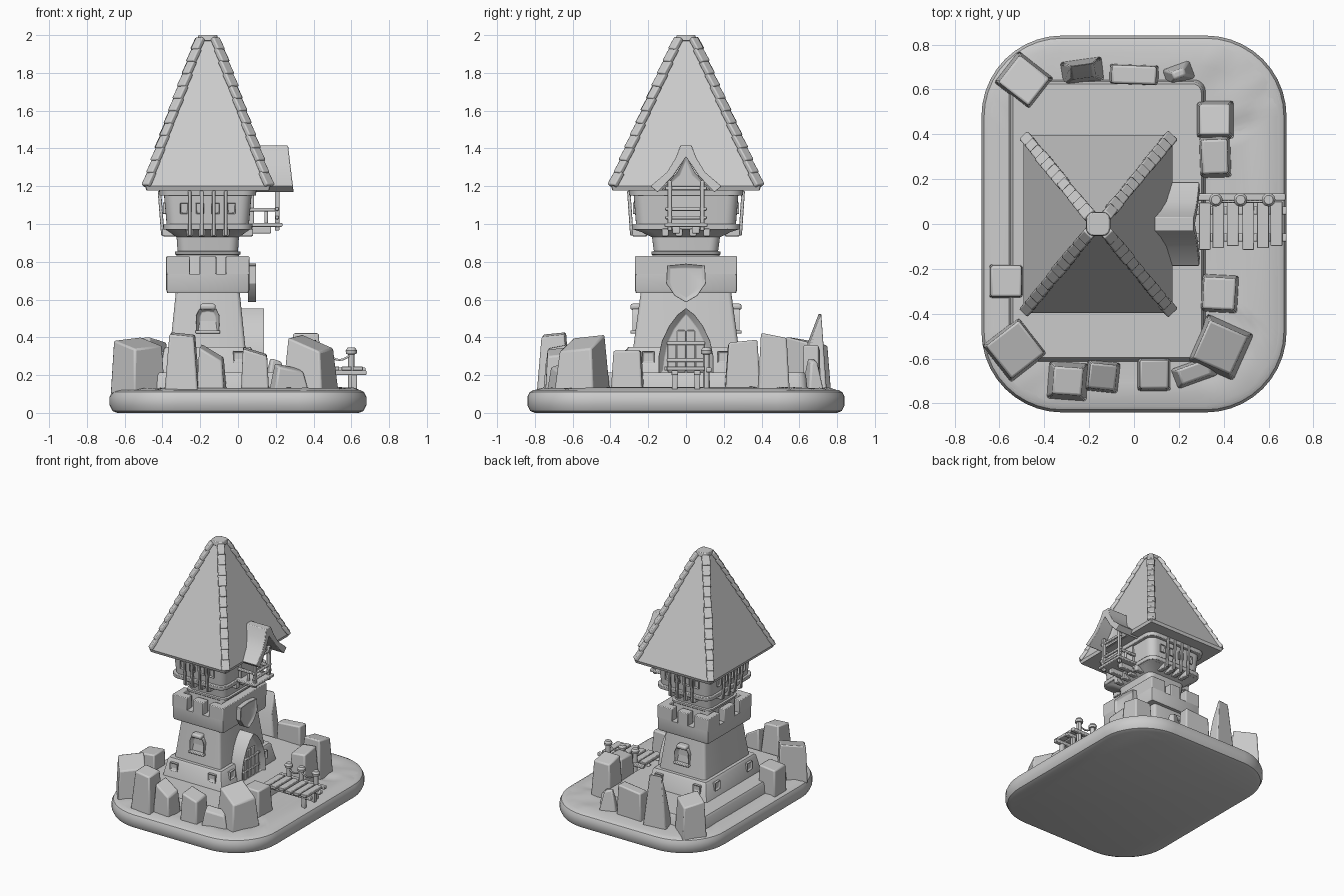
import bpy, bmesh, math, random
from mathutils import Matrix, Vector, noise

if "Cube" in bpy.data.objects:
    bpy.data.objects.remove(bpy.data.objects["Cube"])
random.seed(4)
CX = -0.16  # tower axis


def finish(bm, name, bevel=0.0):
    bmesh.ops.recalc_face_normals(bm, faces=bm.faces)
    me = bpy.data.meshes.new(name)
    bm.to_mesh(me)
    bm.free()
    ob = bpy.data.objects.new(name, me)
    bpy.context.collection.objects.link(ob)
    if bevel:
        m = ob.modifiers.new("bevel", 'BEVEL')
        m.width, m.segments, m.limit_method = bevel, 2, 'ANGLE'
    return ob


def box(name, lo, hi, bevel=0.005, mat=None):
    bm = bmesh.new()
    lo, hi = Vector(lo), Vector(hi)
    bmesh.ops.create_cube(bm, size=1, matrix=Matrix.Translation((lo + hi) / 2) @ Matrix.Diagonal((*(hi - lo), 1)))
    if mat:
        bm.transform(mat)
    return finish(bm, name, bevel)


def beam(name, a, b, w, h, tilt=0.0, up=(0, 0, 1), bevel=0.004):
    a, b = Vector(a), Vector(b)
    d = (b - a).normalized()
    s = Vector(up).cross(d).normalized()
    rot = Matrix((d, s, d.cross(s))).transposed().to_4x4()
    mat = Matrix.Translation((a + b) / 2) @ rot @ Matrix.Rotation(tilt, 4, 'Y')
    l = (b - a).length / 2
    return box(name, (-l, -w / 2, -h / 2), (l, w / 2, h / 2), bevel, mat)


def rounded(hx, hy, r, n=6):
    return [(sx * (hx - r) + r * math.cos(q), sy * (hy - r) + r * math.sin(q))
            for k, (sx, sy) in enumerate([(1, 1), (-1, 1), (-1, -1), (1, -1)])
            for q in [(k + i / n) * math.pi / 2 for i in range(n + 1)]]


def loft(name, sections, cx=CX, cy=0, bevel=0.0, n=6):
    """Stack of rounded rectangles (half x, half y, radius, z)."""
    bm = bmesh.new()
    rings = [[bm.verts.new((cx + x, cy + y, z)) for x, y in rounded(hx, hy, r, n)] for hx, hy, r, z in sections]
    for a, b in zip(rings, rings[1:]):
        for i in range(len(a)):
            j = (i + 1) % len(a)
            bm.faces.new((a[i], a[j], b[j], b[i]))
    bm.faces.new(rings[0])
    bm.faces.new(rings[-1])
    return finish(bm, name, bevel)


def panel(name, outline, depth, inset, recess, at, angle, lean=0):
    """Extruded outline whose front face is inset and pushed back."""
    bm = bmesh.new()
    f = bm.faces.new([bm.verts.new((u, v, 0)) for u, v in outline])
    top = bmesh.ops.extrude_face_region(bm, geom=[f])['geom']
    bmesh.ops.translate(bm, vec=(0, 0, depth), verts=[v for v in top if isinstance(v, bmesh.types.BMVert)])
    front = [g for g in top if isinstance(g, bmesh.types.BMFace)]
    bmesh.ops.recalc_face_normals(bm, faces=bm.faces)
    bmesh.ops.inset_region(bm, faces=front, thickness=inset)
    bmesh.ops.translate(bm, vec=(0, 0, -recess), verts=front[0].verts)
    bm.transform(Matrix.Translation(at) @ Matrix.Rotation(math.radians(angle), 4, 'Z')
                 @ Matrix.Rotation(math.radians(90 - lean), 4, 'X'))
    return finish(bm, name, 0.003)


# Base slab and rippled water
loft("base_slab", [(.64, .80, .32, 0), (.665, .825, .345, .01), (.68, .84, .36, .04), (.68, .84, .36, .085),
                   (.668, .828, .348, .11), (.645, .805, .325, .122), (.6, .76, .28, .122)], cx=0, n=10)
bm = bmesh.new()
rings = []
for k in range(15):
    t = 1 - k / 15
    ring = []
    for x, y in rounded(.655, .815, .335, 16):
        p = Vector((x * t, y * t, 0))
        z = .117 if k == 0 else .13 + .014 * noise.noise(Vector((p.x * 7, p.y * 13, 1)))
        ring.append(bm.verts.new((p.x, p.y, z)))
    rings.append(ring)
for a, b in zip(rings, rings[1:]):
    for i in range(len(a)):
        j = (i + 1) % len(a)
        bm.faces.new((a[i], a[j], b[j], b[i]))
bm.faces.new(rings[-1])
finish(bm, "water")

# Island platform and tower masonry
loft("island_platform", [(.44, .63, .05, .11), (.43, .62, .05, .2), (.42, .61, .04, .215)], cx=-.12, cy=.015)
loft("plinth", [(.26, .345, .015, .2), (.235, .315, .015, .335), (.225, .305, .015, .35)], n=2)
loft("tower_body", [(.2, .28, .02, .34), (.168, .238, .02, .65)], n=3)
loft("parapet_base", [(.215, .265, .012, .635), (.22, .27, .012, .65), (.22, .27, .012, .735)], n=2)
for s in (-1, 1):
    for lo, hi in ((-.22, -.095), (-.045, .045), (.095, .22)):
        ys = sorted((s * .27, s * .205))
        box("merlon_y", (CX + lo, ys[0], .73), (CX + hi, ys[1], .83))
for lo, hi in ((-.27, -.125), (-.065, .065), (.125, .27)):
    box("merlon_left", (CX - .22, lo, .73), (CX - .17, hi, .83))
box("parapet_right", (CX + .16, -.27, .73), (CX + .22, .27, .83))
loft("neck", [(.165, .19, .05, .7), (.165, .178, .05, .835), (.174, .183, .05, .84), (.174, .183, .05, .853),
              (.16, .17, .05, .856), (.165, .18, .05, .93), (.2, .23, .06, .955), (.222, .275, .06, .97)])

# Gallery under the roof
loft("gallery_wall", [(.215, .262, .06, .965), (.235, .28, .06, 1.19)])
loft("gallery_floor", [(.235, .285, .07, .97), (.237, .288, .07, 1.0)], bevel=.004)
loft("gallery_top_rail", [(.255, .3, .07, 1.15), (.258, .304, .07, 1.18)], bevel=.004)
for s in (-1, 1):
    for u in (-.096, -.032, .032, .096):
        x = CX + u
        beam("gallery_post", (x, s * .287, .94), (x * 1.0, s * .303, 1.175), .018, .018, up=(1, 0, 0))
        box("gallery_corbel", (x - .018, s * .245 - .04, .935), (x + .018, s * .245 + .04, .975))
    for u in (-.125, -.042, .042, .125):
        panel("gallery_window", [(-.022, -.03), (.022, -.03), (.022, .03), (-.022, .03)], .018, .008, .014,
              (CX + u, s * .265, 1.083), 0 if s < 0 else 180)
for u in (-.11, -.037, .037, .11):
    beam("gallery_post_left", (CX - .238, u, .94), (CX - .256, u, 1.175), .018, .018, up=(0, 1, 0))
    for s in (-1, 1):
        box("gallery_corbel_side", (CX + s * .2 - .04, u - .018, .935), (CX + s * .2 + .04, u + .018, .975))
for u in (-.15, -.075, 0, .075, .15):
    panel("gallery_window_left", [(-.022, -.03), (.022, -.03), (.022, .03), (-.022, .03)], .018, .008, .014,
          (CX - .222, u, 1.083), -90)

# Main roof with hip tiles
loft("roof", [(.325, .39, .004, 1.178), (.332, .397, .004, 1.2), (.04, .04, .004, 1.995)], n=1)
for sx in (-1, 1):
    for sy in (-1, 1):
        a, b = Vector((CX + sx * .325, sy * .388, 1.2)), Vector((CX + sx * .04, sy * .04, 1.985))
        out = Vector((sx, sy, .5)).normalized()
        for i in range(12):
            p, q = a.lerp(b, i / 12), a.lerp(b, min(1, (i + 1.15) / 12))
            beam("hip_tile", p, q, .055 + random.uniform(-.006, .006), .028,
                 math.radians(6), up=out, bevel=.007)
loft("roof_cap", [(.055, .055, .03, 1.97), (.05, .05, .03, 2.0)], n=4, bevel=.004)

# Dormer roof over the balcony
half = [(.03, 1.415), (.055, 1.35), (.1, 1.275), (.188, 1.2)]
under = [(.15, 1.168), (.07, 1.25), (.03, 1.31), (0, 1.355)]
prof = half + under + [(-y, z) for y, z in under[-2::-1]] + [(-y, z) for y, z in half[::-1]]
bm = bmesh.new()
fr, bk = [[bm.verts.new((x + k * (1.415 - z) * .12, y, z)) for y, z in prof] for x, k in ((.265, 1), (.05, 0))]
for i in range(len(prof)):
    j = (i + 1) % len(prof)
    bm.faces.new((fr[i], fr[j], bk[j], bk[i]))
bm.faces.new(fr)
bm.faces.new(bk)
finish(bm, "dormer_roof", .004)
panel("dormer_gable", [(-.13, 0), (.13, 0), (.05, .09), (0, .18), (-.05, .09)], .1, .02, .01, (.08, 0, 1.18), 90)

# Balcony
box("balcony_floor", (.04, -.115, .985), (.235, .115, 1.005))
box("balcony_door", (.04, -.08, 1.0), (.085, .08, 1.18))
for s in (-1, 1):
    y = s * .085
    box("balcony_post", (.195, y - .012, .965), (.219, y + .012, 1.23))
    box("balcony_bracket", (.02, y * .6 - .02, .95), (.175, y * .6 + .02, .987))
    box("balcony_side_rail", (.06, y - .01, 1.065), (.21, y + .01, 1.085))
    box("balcony_side_baluster", (.14, y - .009, 1.0), (.158, y + .009, 1.07))
for z in (1.025, 1.07, 1.18):
    box("balcony_rail", (.198, -.11, z), (.216, .11, z + .018))

# Shield, door, windows
shield = [(-.1, .185), (-.105, .09), (-.06, .025), (0, -.01), (.06, .025), (.105, .09), (.1, .185), (0, .195)]
panel("shield", shield, .045, .022, .012, (.052, 0, .595), 90)
arch = [(.145, .2), (.145, .3), (.128, .38), (.09, .46), (.045, .52), (0, .555)]
gate = arch + [(-u, v) for u, v in arch[-2::-1]]
panel("door_frame", gate, .16, .032, .03, (-.02, 0, 0), 90)
for u in (-.075, -.025, .025, .075):
    box("door_plank", (.09, u - .022, .215), (.118, u + .022, .47 - abs(u) * 1.3))
for z in (.27, .36):
    box("door_strap", (.1, -.1, z), (.123, .1, z + .018))
win = [(.06, 0), (.062, .09), (.045, .125), (0, .135), (-.045, .125), (-.062, .09), (-.06, 0)]
for a, s in ((0, -1), (180, 1)):
    panel("arched_window", win, .05, .022, .025, (CX, s * .235, .425), a)
    box("window_lintel", (CX - .042, s * .265 - .03, .545), (CX + .042, s * .265 + .03, .578), .012)
    box("window_sill", (CX - .065, s * .265 - .03, .42), (CX + .065, s * .265 + .03, .437))
sq = [(-.032, -.032), (.032, -.032), (.032, .032), (-.032, .032)]
for s in (-1, 1):
    for u in (-.165, .165):
        panel("plinth_block_y", sq, .028, .014, .012, (CX + u, s * .31, .295), 0 if s < 0 else 180)
    for v in (-.2, .2):
        panel("plinth_block_x", sq, .028, .014, .012, (CX + s * .23, v, .295), 90 * s)

# Foot bridge with rope rail
for y in (-.06, .06):
    box("bridge_beam", (.27, y - .018, .2), (.68, y + .018, .224))
    box("bridge_leg", (.6, y - .015, .12), (.63, y + .015, .21))
box("bridge_edge", (.28, .105, .215), (.675, .135, .24))
for i, x in enumerate((.315, .375, .44, .51, .575, .635)):
    box("bridge_plank", (x - .026, -.115 + .008 * (i % 3), .224), (x + .026, .095 + .006 * (i % 2), .246), .004)
posts = (.365, .475, .6)
for x in posts:
    loft("bridge_post", [(.018, .018, .017, .12), (.017, .017, .016, .31), (.028, .028, .027, .312),
                         (.03, .03, .029, .33), (.02, .02, .019, .345)], cx=x, cy=.108, n=3)
cu = bpy.data.curves.new("rope", 'CURVE')
cu.dimensions, cu.bevel_depth, cu.bevel_resolution = '3D', .006, 1
sp = cu.splines.new('POLY')
pts = [(posts[k] + (posts[k + 1] - posts[k]) * i / 6, .31 - .03 * math.sin(math.pi * i / 6))
       for k in (0, 1) for i in range(7)]
sp.points.add(len(pts) - 1)
for p, (x, z) in zip(sp.points, pts):
    p.co = (x, .1, z, 1)
bpy.context.collection.objects.link(bpy.data.objects.new("rope", cu))

# Rocks: x, y, size x, size y, top height, turn, top scale, top slope x, top slope y
rocks = [(-.49, .64, .2, .18, .38, -38, .85, .1, -.2), (-.23, .68, .19, .11, .45, 8, .55, 0, 2.6),
         (0, .665, .22, .09, .35, -2, .9, .1, 0), (.2, .67, .14, .09, .28, 20, .4, -.3, 0),
         (.36, .465, .17, .17, .41, 0, .8, 0, -.2), (.36, .3, .145, .19, .375, 2, .8, .1, .1),
         (.38, -.31, .17, .17, .33, -3, .83, 0, 0), (.385, -.55, .23, .23, .37, -24, .8, -.4, .1),
         (.27, -.66, .2, .1, .24, 20, .7, -.2, .3), (.09, -.67, .15, .15, .325, 0, .85, -.3, .1),
         (-.14, -.68, .15, .14, .32, -6, .8, -.6, .2), (-.295, -.7, .18, .17, .415, -4, .72, -.1, .1),
         (-.53, -.56, .21, .21, .37, 38, .88, .1, .25), (-.57, -.255, .15, .15, .33, 0, .92, .1, 0)]
for x, y, sx, sy, top, turn, sc, kx, ky in rocks:
    bm = bmesh.new()
    bmesh.ops.create_cube(bm, size=1)
    for v in bm.verts:
        k = sc if v.co.z > 0 else 1
        px, py = v.co.x * sx * k, v.co.y * sy * k
        v.co = (px, py, top + kx * px + ky * py if v.co.z > 0 else .1)
    bm.transform(Matrix.Translation((x, y, 0)) @ Matrix.Rotation(math.radians(turn), 4, 'Z'))
    finish(bm, "rock", .01)

# Smooth shading with sharp edges kept
meshes = [o for o in bpy.context.scene.objects if o.type == 'MESH']
for o in meshes:
    o.select_set(True)
bpy.context.view_layer.objects.active = meshes[0]
bpy.ops.object.shade_smooth_by_angle(angle=math.radians(30))
